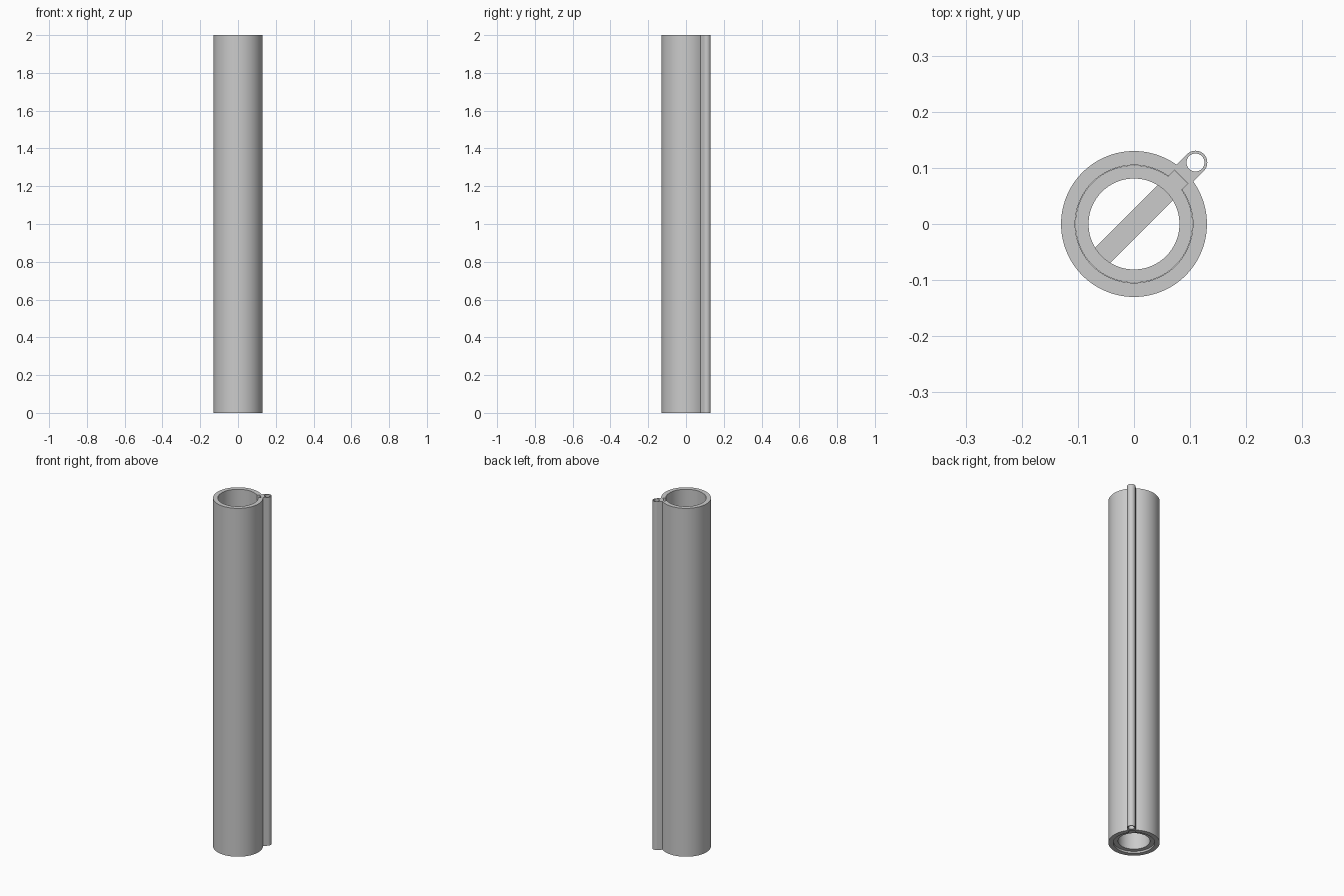
import bpy, bmesh
from math import pi, sin, cos, asin, radians

cube = bpy.data.objects.get("Cube")
if cube:
    bpy.data.objects.remove(cube, do_unlink=True)

HEIGHT = 2.0
OUTER, BORE, HOLE = 0.13, 0.105, 0.081    # tube radii
SIDE_X, SIDE_R, SIDE_HOLE = 0.155, 0.021, 0.016
KEY_HALF, KEY_END = 0.017, 0.119
TURN = radians(45)                        # side tube direction

grey = bpy.data.materials.new("plain grey")
grey.use_nodes = True
grey.diffuse_color = (0.6, 0.6, 0.6, 1)
grey.node_tree.nodes["Principled BSDF"].inputs["Base Color"].default_value = (0.6, 0.6, 0.6, 1)


def arc(r, start, end, n, cx=0.0):
    return [(cx + r * cos(start + (end - start) * i / n),
             r * sin(start + (end - start) * i / n)) for i in range(n + 1)]


def circle(r, n, cx=0.0):
    return arc(r, 0, 2 * pi, n, cx)[:-1]


def keyed_circle(r, half, end):
    """Circle with a square key standing out along +x."""
    a = asin(half / r)
    return arc(r, a, 2 * pi - a, 96) + [(end, -half), (end, half)]


def extrude(name, loops, z0, z1):
    """Fill the nested outlines and pull them from z0 to z1."""
    curve = bpy.data.curves.new(name, "CURVE")
    curve.dimensions = "2D"
    curve.fill_mode = "BOTH"
    curve.extrude = (z1 - z0) / 2
    for loop in loops:
        spline = curve.splines.new("POLY")
        spline.points.add(len(loop) - 1)
        for point, (x, y) in zip(spline.points, loop):
            point.co = (x, y, 0, 1)
        spline.use_cyclic_u = True
    obj = bpy.data.objects.new(name, curve)
    bpy.context.collection.objects.link(obj)
    obj.location.z = (z0 + z1) / 2
    obj.rotation_euler.z = TURN
    bpy.ops.object.select_all(action="DESELECT")
    obj.select_set(True)
    bpy.context.view_layer.objects.active = obj
    bpy.ops.object.convert(target="MESH")
    obj = bpy.context.object
    bm = bmesh.new()
    bm.from_mesh(obj.data)
    bmesh.ops.remove_doubles(bm, verts=bm.verts, dist=1e-5)
    bmesh.ops.recalc_face_normals(bm, faces=bm.faces)
    bm.to_mesh(obj.data)
    bm.free()
    obj.data.materials.clear()
    obj.data.materials.append(grey)
    bpy.ops.object.shade_smooth_by_angle(angle=radians(30))
    return obj


# Outer tube with the joined side tube and an inner key slot
a = asin(SIDE_R / OUTER)
outline = arc(OUTER, a, 2 * pi - a, 96) + arc(SIDE_R, -pi / 2, pi / 2, 24, SIDE_X)
extrude("outer_tube", [outline,
                       keyed_circle(BORE, KEY_HALF, KEY_END + 0.0005),
                       circle(SIDE_HOLE, 40, SIDE_X)], 0, HEIGHT)

# Sliding inner sleeve with its key
extrude("inner_sleeve", [keyed_circle(BORE - 0.0005, KEY_HALF - 0.0005, KEY_END),
                         circle(HOLE, 96)], 0.01, 1.0)

# Cross bar inside the sleeve
w, l = 0.019, 0.09
extrude("cross_bar", [[(-l, -w), (l, -w), (l, w), (-l, w)]], 0.48, 0.52)
